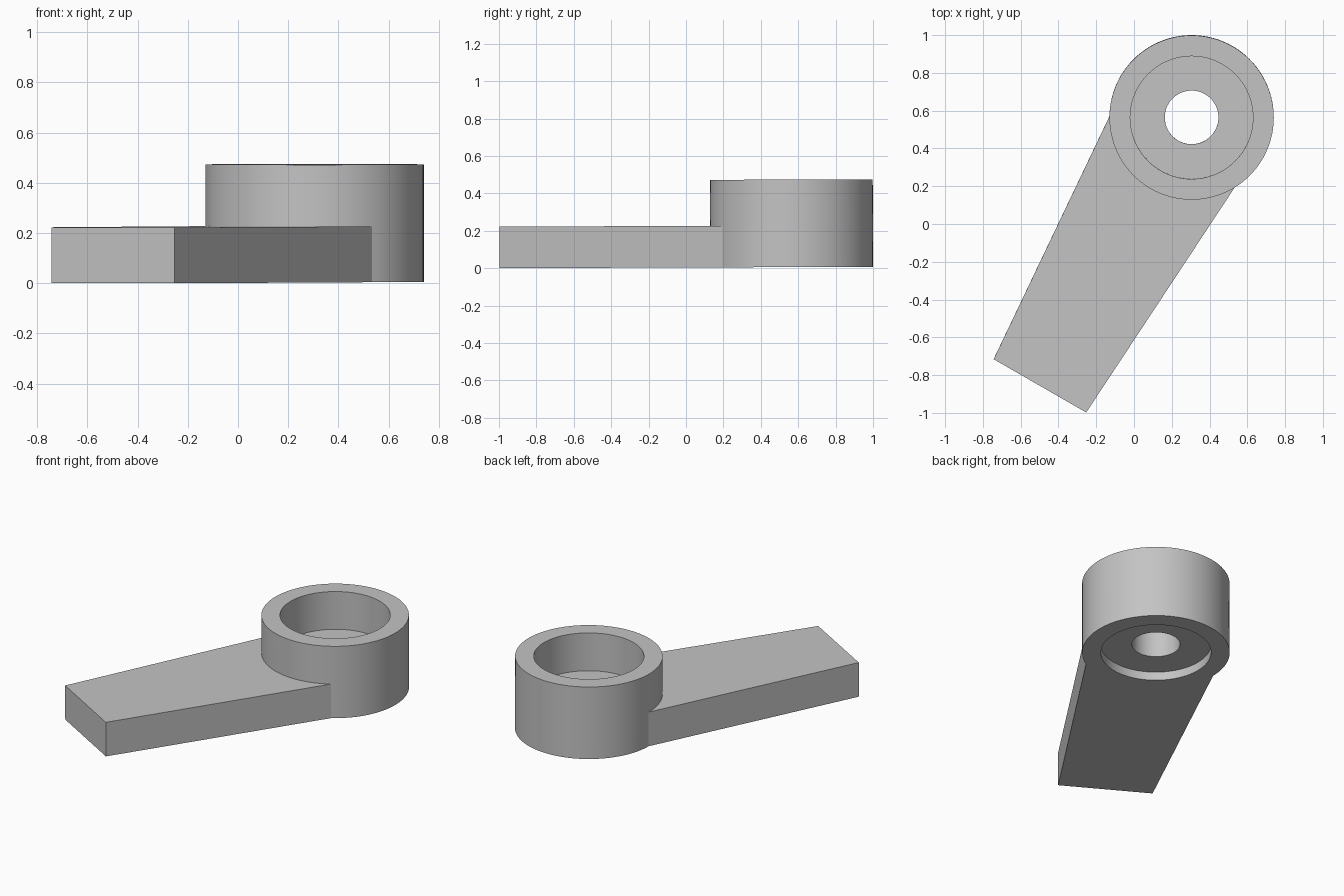
import bpy, bmesh, math
from mathutils import Matrix

cube = bpy.data.objects.get("Cube")
if cube:
    bpy.data.objects.remove(cube, do_unlink=True)

grey = bpy.data.materials.new("plain grey")
grey.use_nodes = True
colour = (0.55, 0.55, 0.55, 1)
grey.diffuse_color = colour
grey.node_tree.nodes["Principled BSDF"].inputs["Base Color"].default_value = colour

CX, CY, R = 0.305, 0.565, 0.435   # hub centre and outer radius
BORE, HOLE = 0.325, 0.142         # socket and through-hole radii
TOP, ARM_TOP = 0.468, 0.222
SEGMENTS = 96
TILT = 0.0035                     # the part leans very slightly
lean = Matrix.Translation((0, 0, TILT)) @ Matrix.Rotation(TILT, 4, 'X')


def finish(name, bm):
    bmesh.ops.recalc_face_normals(bm, faces=bm.faces)
    bmesh.ops.transform(bm, matrix=lean, verts=bm.verts)
    mesh = bpy.data.meshes.new(name)
    bm.to_mesh(mesh)
    bm.free()
    mesh.materials.append(grey)
    obj = bpy.data.objects.new(name, mesh)
    bpy.context.collection.objects.link(obj)
    bpy.ops.object.select_all(action='DESELECT')
    obj.select_set(True)
    bpy.context.view_layer.objects.active = obj
    bpy.ops.object.shade_smooth_by_angle(angle=math.radians(30))
    return obj


# Hub: socket above, shallow recess below, pierced web between them
profile = [(R, 0), (R, TOP), (BORE, TOP), (BORE, ARM_TOP),
           (HOLE, ARM_TOP), (HOLE, 0.055), (BORE, 0.055), (BORE, 0)]
bm = bmesh.new()
rings = []
for i in range(SEGMENTS):
    a = 2 * math.pi * i / SEGMENTS
    rings.append([bm.verts.new((CX + r * math.cos(a), CY + r * math.sin(a), z))
                  for r, z in profile])
for i, ring in enumerate(rings):
    following = rings[(i + 1) % SEGMENTS]
    for j in range(len(profile)):
        k = (j + 1) % len(profile)
        bm.faces.new((ring[j], following[j], following[k], ring[k]))
finish("hub", bm)

# Arm: tapered slab whose end wraps the hub wall
outline = [(-0.743, -0.715), (-0.253, -0.997)]
start, end, steps = math.radians(-58), math.radians(-181), 32
for i in range(steps + 1):
    a = start + (end - start) * i / steps
    outline.append((CX + (R - 0.001) * math.cos(a), CY + (R - 0.001) * math.sin(a)))
bm = bmesh.new()
base = bm.faces.new([bm.verts.new((x, y, 0)) for x, y in outline])
extruded = bmesh.ops.extrude_face_region(bm, geom=[base], use_keep_orig=True)
top_verts = [g for g in extruded["geom"] if isinstance(g, bmesh.types.BMVert)]
bmesh.ops.translate(bm, verts=top_verts, vec=(0, 0, ARM_TOP))
finish("arm", bm)
